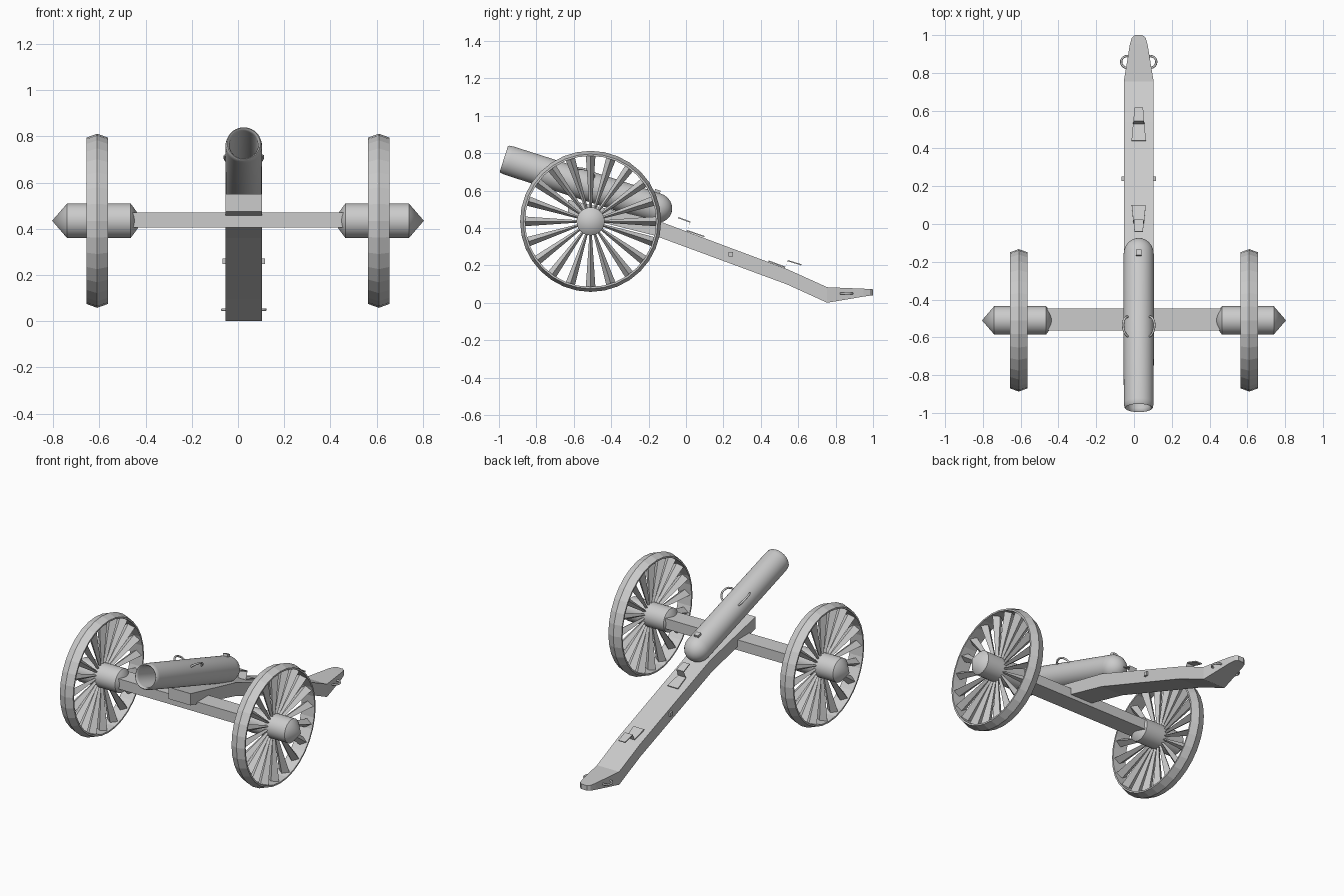
import bpy, bmesh
from math import sin, cos, pi, radians
from mathutils import Matrix, Vector

if "Cube" in bpy.data.objects:
    bpy.data.objects.remove(bpy.data.objects["Cube"])

CX = 0.025                    # barrel and trail sit slightly off centre
AXLE_Y, AXLE_Z = -0.51, 0.435


def make(name, verts, faces, matrix=None, smooth=None):
    me = bpy.data.meshes.new(name)
    me.from_pydata(verts, [], faces)
    bm = bmesh.new()
    bm.from_mesh(me)
    bmesh.ops.remove_doubles(bm, verts=bm.verts, dist=1e-5)
    bmesh.ops.recalc_face_normals(bm, faces=bm.faces)
    bm.to_mesh(me)
    bm.free()
    ob = bpy.data.objects.new(name, me)
    bpy.context.collection.objects.link(ob)
    if matrix:
        ob.matrix_world = matrix
    if smooth:
        bpy.ops.object.select_all(action='DESELECT')
        ob.select_set(True)
        bpy.context.view_layer.objects.active = ob
        bpy.ops.object.shade_smooth_by_angle(angle=radians(smooth))
    return ob


def lathe(name, prof, n, matrix, closed=False, smooth=None):
    """Spin (along, radius) points around local X."""
    m = len(prof)
    verts = [(t, r * cos(2 * pi * k / n), r * sin(2 * pi * k / n))
             for k in range(n) for t, r in prof]
    faces = []
    for k in range(n):
        a, b = k * m, (k + 1) % n * m
        for i in range(m if closed else m - 1):
            j = (i + 1) % m
            faces.append((a + i, a + j, b + j, b + i))
    bm = bmesh.new()
    vs = [bm.verts.new(v) for v in verts]
    for f in faces:
        bm.faces.new([vs[i] for i in f])
    bmesh.ops.remove_doubles(bm, verts=bm.verts, dist=1e-5)
    bm.verts.index_update()
    v2 = [v.co.copy() for v in bm.verts]
    f2 = [[v.index for v in f.verts] for f in bm.faces]
    bm.free()
    return make(name, v2, f2, matrix, smooth)


def loft(name, rings, matrix=None):
    """Skin a list of equal four-point rings and cap the ends."""
    verts = [p for r in rings for p in r]
    faces = [(0, 1, 2, 3), tuple(len(verts) - 1 - i for i in range(4))]
    for s in range(len(rings) - 1):
        for i in range(4):
            a, j = s * 4, (i + 1) % 4
            faces.append((a + i, a + j, a + 4 + j, a + 4 + i))
    return make(name, verts, faces, matrix)


def box(name, c, s, matrix=None):
    x, y, z = (v / 2 for v in s)
    rings = [[(c[0] + a * x, c[1] + b * y, c[2] + h * z)
              for a, b in ((-1, -1), (1, -1), (1, 1), (-1, 1))] for h in (-1, 1)]
    return loft(name, rings, matrix)


# Barrel: hollow, rounded breech, tilted muzzle-up
tilt = radians(17.8)
c, s = cos(tilt), sin(tilt)
B = Matrix(((0, -1, 0, CX), (c, 0, s, -0.974), (-s, 0, c, 0.769), (0, 0, 0, 1)))
prof = [(0.6, 0), (0.6, 0.056), (0.02, 0.062), (0.004, 0.066), (0, 0.071),
        (0.006, 0.076), (0.03, 0.079), (0.4, 0.08), (0.855, 0.08)]
prof += [(0.855 + 0.087 * sin(a * pi / 12), 0.08 * cos(a * pi / 12)) for a in range(1, 6)]
prof.append((0.942, 0))
lathe("barrel", prof, 40, B, smooth=40)
box("vent_block", (0.835, 0, 0.083), (0.03, 0.03, 0.022), B)

# Lifting handles on the barrel
for side in (-1, 1):
    cu = bpy.data.curves.new("lifting_handle", 'CURVE')
    cu.dimensions = '3D'
    cu.bevel_depth = 0.006
    cu.bevel_resolution = 2
    cu.use_fill_caps = True
    sp = cu.splines.new('POLY')
    sp.points.add(12)
    for i, p in enumerate(sp.points):
        a = pi * i / 12
        r = 0.075 + 0.04 * sin(a)
        p.co = (0.435 - 0.055 * cos(a), side * r * sin(radians(46)), r * cos(radians(46)), 1)
    ob = bpy.data.objects.new("lifting_handle", cu)
    bpy.context.collection.objects.link(ob)
    ob.matrix_world = B

# Trail beam: (y, top z, bottom z, half width)
trail = [(-0.63, 0.55, 0.475, 0.079), (-0.17, 0.446, 0.36, 0.079),
         (0.54, 0.18, 0.098, 0.079), (0.755, 0.083, 0.0, 0.079),
         (0.95, 0.075, 0.033, 0.047), (0.985, 0.073, 0.038, 0.037),
         (1.0, 0.072, 0.04, 0.02)]
loft("trail_beam", [[(CX - w, y, b), (CX + w, y, b), (CX + w, y, t), (CX - w, y, t)]
                    for y, t, b, w in trail])

# Bent brackets on top of the trail: (y, z, half width)
T = 0.006
for path in ([(-0.043, 0.452, 0.023), (0.022, 0.428, 0.026), (0.003, 0.383, 0.028), (0.097, 0.351, 0.037)],
             [(0.44, 0.22, 0.038), (0.528, 0.187, 0.03), (0.542, 0.222, 0.028), (0.615, 0.2, 0.023)]):
    loft("trail_bracket", [[(CX - w, y, z), (CX + w, y, z), (CX + w, y + T / 2, z + T),
                            (CX - w, y + T / 2, z + T)] for y, z, w in path])

# Side bolts and tow rings
for side in (-1, 1):
    box("side_bolt", (CX + side * 0.082, 0.24, 0.26), (0.02, 0.024, 0.024))
    bpy.ops.mesh.primitive_torus_add(location=(CX + side * 0.062, 0.858, 0.05), major_radius=0.031,
                                     minor_radius=0.006, major_segments=24, minor_segments=8)
    bpy.context.object.name = "tow_ring"
    bpy.ops.object.shade_smooth()

# Axle
box("axle", (0, -0.505, 0.438), (0.94, 0.115, 0.066))

# Wheels: crowned rim, pointed hub, diamond-section tapered spokes
for side in (-1, 1):
    W = Matrix.Translation((0, AXLE_Y, AXLE_Z)) @ Matrix.Diagonal((side, 1, 1, 1))
    R = W @ Matrix.Translation((0.61, 0, 0))
    lathe("wheel_rim", [(-0.047, 0.35), (-0.047, 0.36), (0, 0.377), (0.047, 0.36), (0.047, 0.35)],
          32, R, closed=True)
    lathe("wheel_hub", [(0.41, 0), (0.465, 0.075), (0.74, 0.075), (0.805, 0)], 32, W, smooth=30)
    for k in range(20):
        rings = [[(x, 0, r), (0, w, r), (-x, 0, r), (0, -w, r)]
                 for r, x, w in ((0.06, 0.01, 0.006), (0.354, 0.038, 0.026))]
        loft("wheel_spoke", rings, R @ Matrix.Rotation(2 * pi * k / 20, 4, 'X'))
